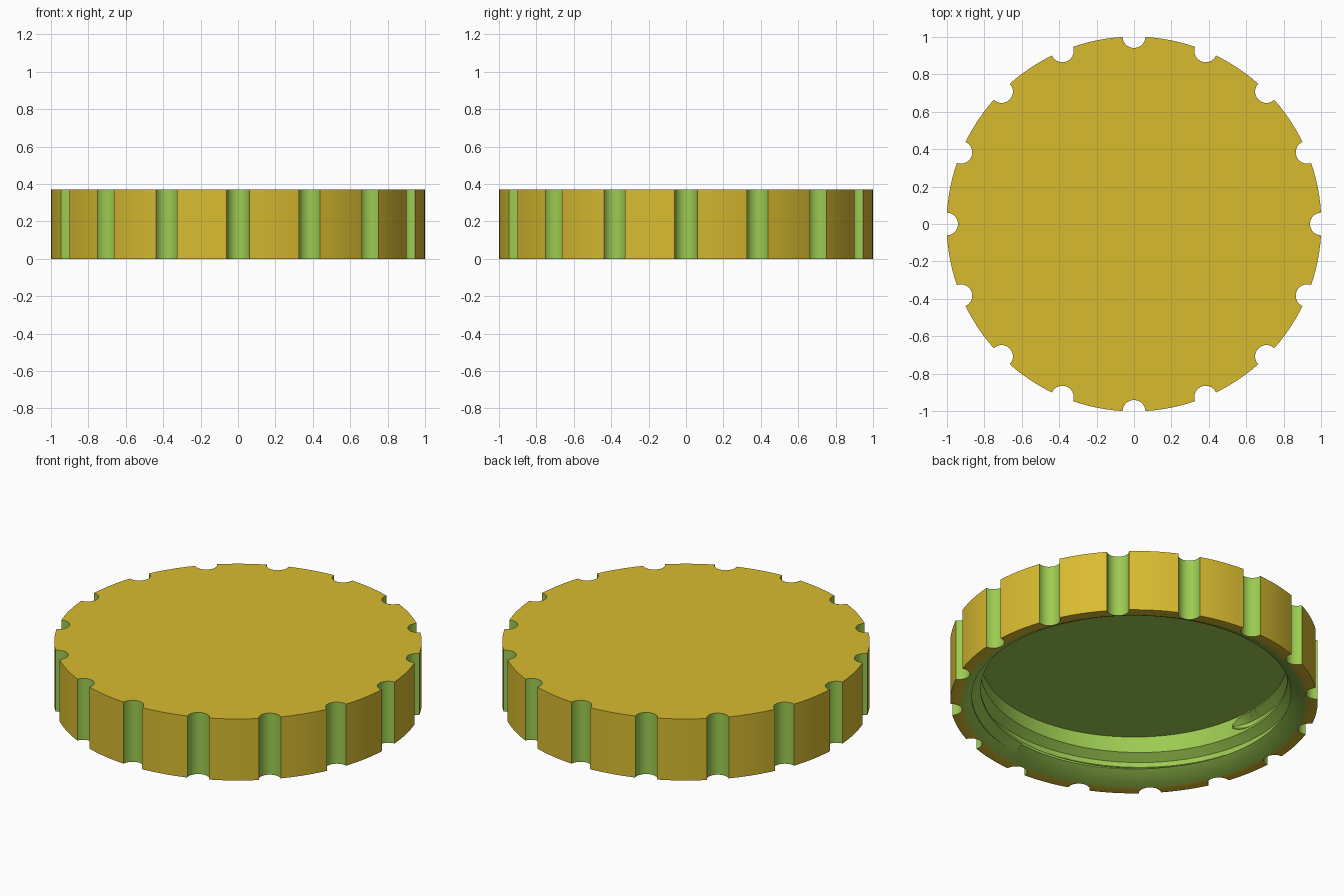
import bpy, bmesh, math

if "Cube" in bpy.data.objects:
    bpy.data.objects.remove(bpy.data.objects["Cube"])

HEIGHT, CEILING = 0.3705, 0.259         # outer height, height of the inner ceiling
RADIUS = 1.0018                         # full circle, so the notched edge spans 2 units
RIM, CORE, CONE_TOP = 0.938, 0.836, 0.058   # mouth radius, bore radius, top of mouth chamfer
NOTCHES, NOTCH_R = 16, 0.061


def material(name, rgb):
    m = bpy.data.materials.new(name)
    m.diffuse_color = (*rgb, 1)
    m.use_nodes = True
    m.node_tree.nodes["Principled BSDF"].inputs["Base Color"].default_value = m.diffuse_color
    return m


MATS = [material("mustard yellow", (0.69, 0.50, 0.030)),
        material("leaf green", (0.337, 0.597, 0.083))]


def finish(bm, name):
    bmesh.ops.recalc_face_normals(bm, faces=bm.faces)
    mesh = bpy.data.meshes.new(name)
    bm.to_mesh(mesh)
    bm.free()
    for m in MATS:
        mesh.materials.append(m)
    ob = bpy.data.objects.new(name, mesh)
    bpy.context.collection.objects.link(ob)
    return ob


def outline():
    """Points (x, y, in_notch) of the disc edge with round grip notches."""
    half = 2 * math.asin(NOTCH_R / RADIUS / 2)   # half angle covered by a notch
    step = 2 * math.pi / NOTCHES
    sweep = math.pi / 2 - half / 2
    steps, arcs = 10, 6
    pts = []
    for i in range(NOTCHES):
        a = i * step
        # notch: arc round a centre on the outer circle
        for k in range(steps):
            t = a + math.pi + sweep * (1 - 2 * k / steps)
            pts.append((RADIUS * math.cos(a) + NOTCH_R * math.cos(t),
                        RADIUS * math.sin(a) + NOTCH_R * math.sin(t), True))
        # land: outer arc up to the next notch
        for k in range(arcs):
            t = a + half + (step - 2 * half) * k / arcs
            pts.append((RADIUS * math.cos(t), RADIUS * math.sin(t), False))
    return pts


# Lid body: outline walls, flat rim, chamfered mouth, bore and ceiling
pts = outline()
n = len(pts)
bm = bmesh.new()


def edge_ring(z):
    return [bm.verts.new((x, y, z)) for x, y, _ in pts]


def round_ring(r, z):
    return [bm.verts.new((r * x / math.hypot(x, y), r * y / math.hypot(x, y), z))
            for x, y, _ in pts]


def bridge(a, b, rule):
    for i in range(n):
        j = (i + 1) % n
        bm.faces.new((a[i], a[j], b[j], b[i])).material_index = rule(i)


top, bottom = edge_ring(HEIGHT), edge_ring(0)
mouth, throat, roof = round_ring(RIM, 0), round_ring(CORE, CONE_TOP), round_ring(CORE, CEILING)
bm.faces.new(top)
bridge(top, bottom, lambda i: int(pts[i][2]))
bridge(bottom, mouth, lambda i: 0)
bridge(mouth, throat, lambda i: 1)
bridge(throat, roof, lambda i: 1)
bm.faces.new(roof).material_index = 1
lid = finish(bm, "screw_lid")

# Thread cutter: trapezoid swept along a right-handed helix, rounded off at its upper end
START, END, PITCH, TAPER = -443, 190, 0.113, 10
PROFILE = [(0.80, -0.05), (CORE, -0.05), (0.885, -0.015),
           (0.885, 0.015), (CORE, 0.05), (0.80, 0.05)]
bm = bmesh.new()
rings = []
count = 211
for s in range(count + 1):
    deg = START + (END - START) * s / count
    a = math.radians(deg)
    zc = 0.112 + PITCH * (deg + 130) / 360
    u = max(0, 1 - (END - deg) / TAPER)
    k = max(0.25, math.sqrt(1 - u * u))
    ring = []
    for r, dz in PROFILE:
        r = CORE + (r - CORE) * k if r > CORE else r
        ring.append(bm.verts.new((r * math.cos(a), r * math.sin(a), min(zc + dz * k, 0.252))))
    rings.append(ring)
for p, q in zip(rings, rings[1:]):
    for i in range(6):
        j = (i + 1) % 6
        bm.faces.new((p[i], p[j], q[j], q[i]))
bm.faces.new(rings[0])
bm.faces.new(rings[-1])
for f in bm.faces:
    f.material_index = 1
cutter = finish(bm, "thread_cutter")
cutter.hide_render = True

# Cut the thread groove into the bore
cut = lid.modifiers.new("thread", 'BOOLEAN')
cut.operation, cut.solver, cut.object = 'DIFFERENCE', 'EXACT', cutter
bpy.context.view_layer.objects.active = lid
lid.select_set(True)
bpy.ops.object.modifier_apply(modifier=cut.name)
bpy.data.objects.remove(cutter)
bpy.ops.object.shade_smooth_by_angle(angle=math.radians(30))
